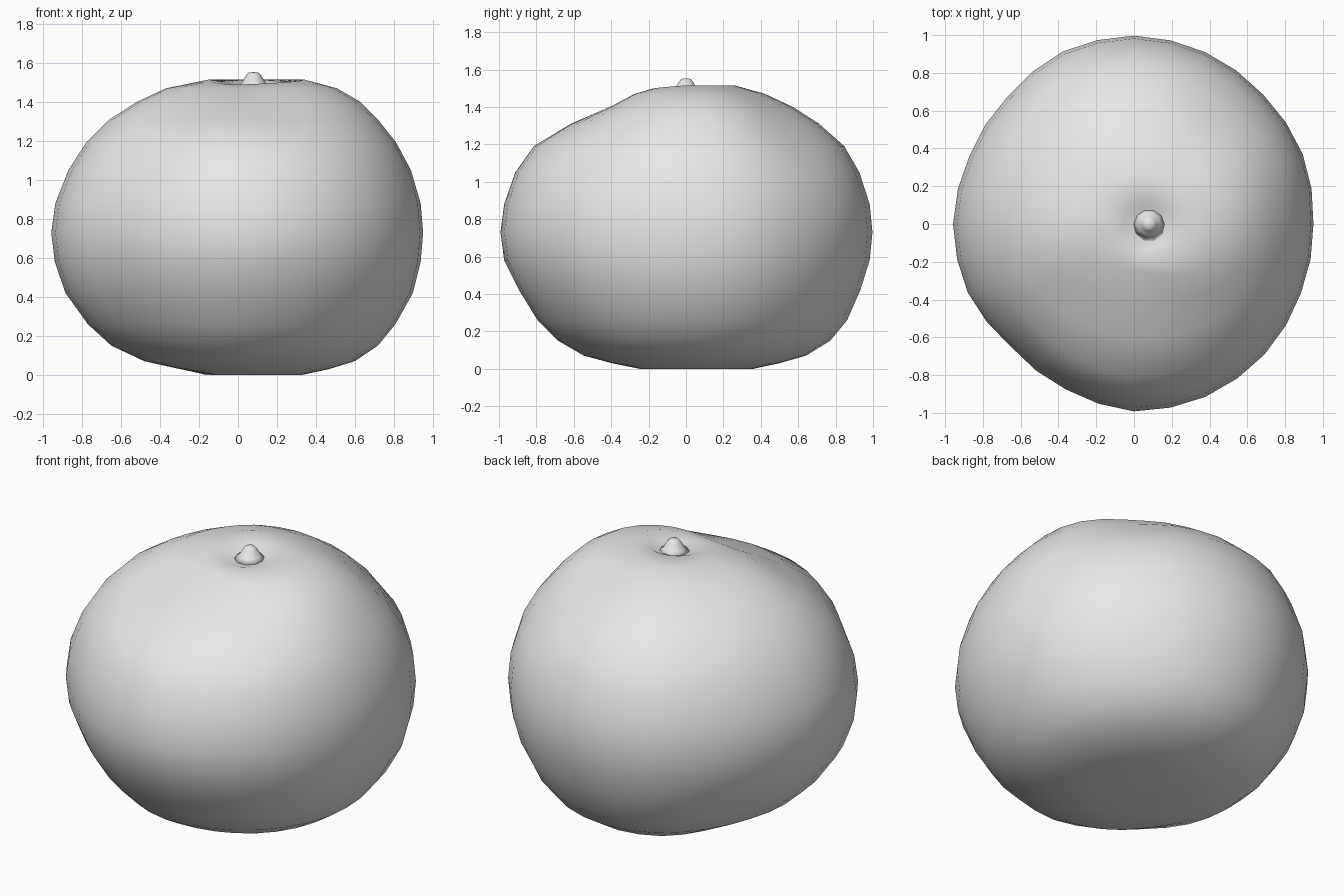
import bpy
import bmesh
import math

SEGMENTS = 32

old = bpy.data.objects.get("Cube")
if old:
    bpy.data.objects.remove(old, do_unlink=True)

# Plain grey skin
skin = bpy.data.materials.new("light_grey")
skin.use_nodes = True
skin.diffuse_color = (0.8, 0.8, 0.8, 1)
skin.node_tree.nodes["Principled BSDF"].inputs["Base Color"].default_value = (0.8, 0.8, 0.8, 1)

# Height, then radius towards +x, +y, -x, -y
PROFILE = [
    (0.00, 0.33, 0.36, 0.12, 0.25),
    (0.03, 0.47, 0.50, 0.30, 0.40),
    (0.07, 0.60, 0.64, 0.48, 0.55),
    (0.15, 0.72, 0.77, 0.65, 0.69),
    (0.26, 0.81, 0.86, 0.77, 0.80),
    (0.42, 0.90, 0.93, 0.885, 0.90),
    (0.58, 0.94, 0.98, 0.94, 0.98),
    (0.73, 0.953, 0.995, 0.958, 1.0),
    (0.88, 0.94, 0.98, 0.937, 0.98),
    (1.05, 0.89, 0.925, 0.87, 0.92),
    (1.19, 0.815, 0.845, 0.78, 0.82),
    (1.31, 0.72, 0.71, 0.66, 0.62),
    (1.40, 0.63, 0.57, 0.52, 0.41),
    (1.47, 0.51, 0.42, 0.37, 0.25),
    (1.515, 0.34, 0.26, 0.15, 0.17),
]
WIDEST = PROFILE[7][1:]

# Uneven outline at the widest height, anticlockwise from +x
OUTLINE = [0.95, 0.967, 0.968, 0.985, 0.997, 0.988, 0.95, 0.943,
           0.958, 0.952, 0.92, 0.947, 0.992, 0.99, 0.977, 0.957]


def blend(radii, angle):
    """Smoothly mix the four radii round the axis."""
    quarter = angle / (math.pi / 2)
    i = int(quarter) % 4
    w = math.cos((quarter - int(quarter)) * math.pi / 2) ** 2
    return radii[i] * w + radii[(i + 1) % 4] * (1 - w)


def outline(angle):
    pos = angle / math.tau * len(OUTLINE)
    i = int(pos)
    f = pos - i
    return OUTLINE[i % 16] * (1 - f) + OUTLINE[(i + 1) % 16] * f


def angles(count):
    return [math.tau * i / count for i in range(count)]


def body_ring(row):
    z, radii = row[0], row[1:]
    ring = []
    for a in angles(SEGMENTS):
        r = blend(radii, a) * outline(a) / blend(WIDEST, a)
        # Shallow dent on the upper back left shoulder
        if z > 1.1:
            r *= 1 - 0.04 * math.exp(-((a - 0.9) / 0.3) ** 2)
        dip = 0.025 * max(0, -math.sin(a)) if z > 1.5 else 0
        ring.append((r * math.cos(a), r * math.sin(a), z - dip))
    return ring


def round_ring(cx, radius, z, tilt=0.0, count=SEGMENTS):
    return [(cx + radius * math.cos(a), radius * math.sin(a), z + tilt * math.sin(a))
            for a in angles(count)]


def loft(name, rings, start, end):
    """Skin a stack of rings, closing either end with a fan if it has a pole."""
    bm = bmesh.new()
    loops = [[bm.verts.new(p) for p in ring] for ring in rings]
    n = len(loops[0])
    for low, high in zip(loops, loops[1:]):
        for i in range(n):
            j = (i + 1) % n
            bm.faces.new((low[i], low[j], high[j], high[i]))
    for loop, pole in ((loops[0], start), (loops[-1], end)):
        if pole:
            tip = bm.verts.new(pole)
            for i in range(n):
                bm.faces.new((loop[i], loop[(i + 1) % n], tip))
    bmesh.ops.recalc_face_normals(bm, faces=bm.faces)
    mesh = bpy.data.meshes.new(name)
    bm.to_mesh(mesh)
    bm.free()
    mesh.materials.append(skin)
    for face in mesh.polygons:
        face.use_smooth = True
    obj = bpy.data.objects.new(name, mesh)
    bpy.context.collection.objects.link(obj)
    return obj


# Squat fruit with a small hollow round the stem
STEM_X = 0.08
rings = [body_ring(row) for row in PROFILE]
rings.append(round_ring(STEM_X, 0.13, 1.498, 0.016))
rings.append(round_ring(STEM_X, 0.085, 1.482, 0.006))
loft("fruit_body", rings, (0.1, 0, 0.02), (STEM_X, 0, 1.48))

# Stubby stem with a flared foot
stem = [round_ring(STEM_X, r, z, 0, 10) for r, z in
        ((0.09, 1.475), (0.06, 1.5), (0.038, 1.537), (0.025, 1.55))]
loft("stem", stem, (STEM_X, 0, 1.47), (STEM_X, 0, 1.553))
